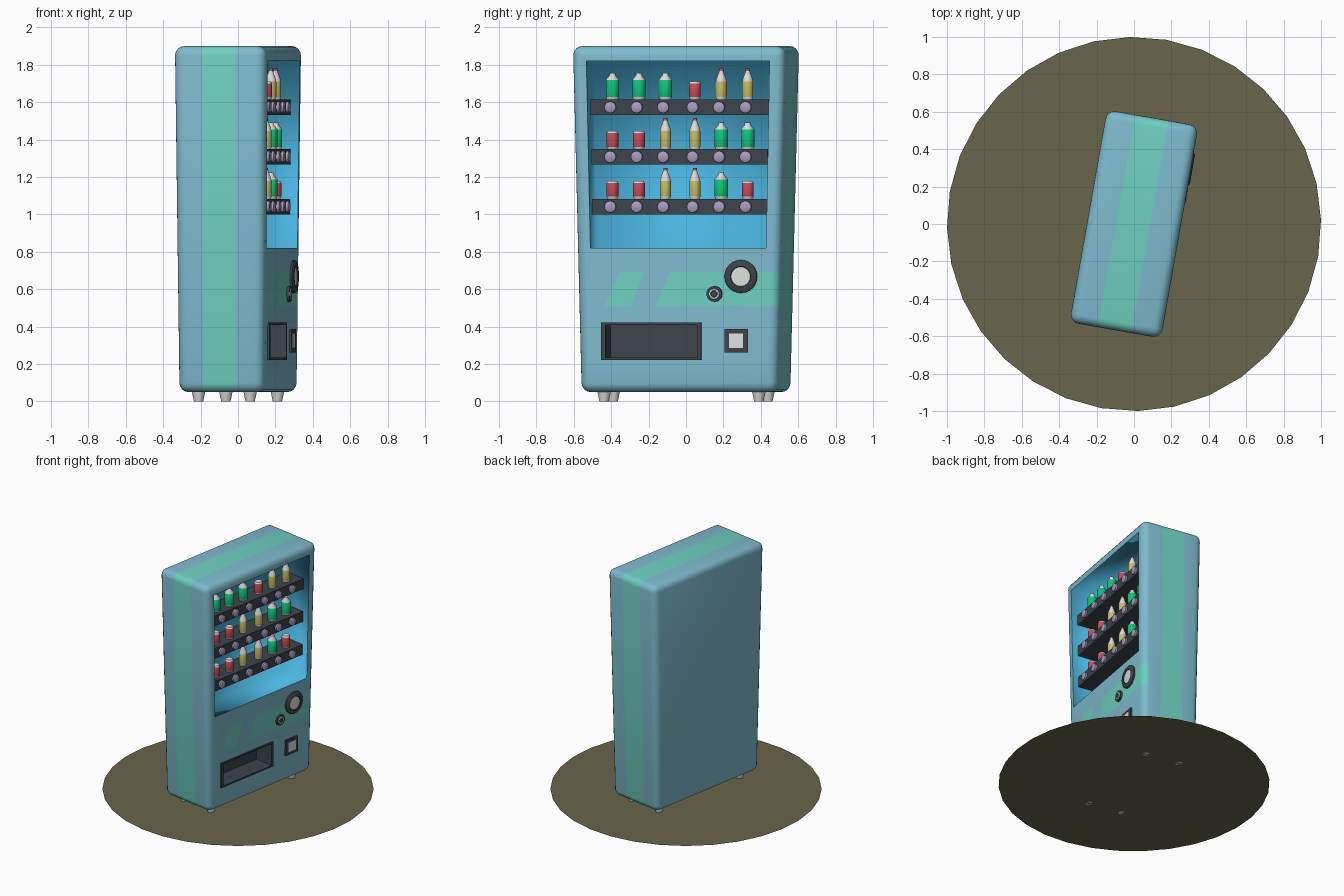
import bpy, bmesh, math
from mathutils import Vector

if "Cube" in bpy.data.objects:
    bpy.data.objects.remove(bpy.data.objects["Cube"])

TURN = math.radians(-10)      # whole machine is turned; local +x is its front

COLORS = {
    "cabinet_blue": (0.21, 0.50, 0.62), "stripe_teal": (0.16, 0.63, 0.54),
    "interior_blue": (0.07, 0.46, 0.74), "dark_grey": (0.045, 0.058, 0.068),
    "lilac": (0.40, 0.33, 0.52), "red": (0.58, 0.07, 0.10),
    "green": (0.005, 0.55, 0.20), "yellow": (0.58, 0.51, 0.14),
    "off_white": (0.73, 0.73, 0.72), "olive": (0.14, 0.13, 0.07)}
MATS = {}
for n, c in COLORS.items():
    MATS[n] = bpy.data.materials.new(n)
    MATS[n].diffuse_color = (*c, 1)


def place(name, mesh, loc=(0, 0, 0)):
    ob = bpy.data.objects.new(name, mesh)
    bpy.context.collection.objects.link(ob)
    ob.rotation_euler.z = TURN
    v = Vector(loc)
    c, s = math.cos(TURN), math.sin(TURN)
    ob.location = (c * v.x - s * v.y, s * v.x + c * v.y, v.z)
    return ob


def to_mesh(bm, name, mats, angle=None):
    me = bpy.data.meshes.new(name)
    bm.to_mesh(me)
    bm.free()
    for m in mats:
        me.materials.append(MATS[m])
    if angle:
        me.polygons.foreach_set("use_smooth", [True] * len(me.polygons))
        me.set_sharp_from_angle(angle=math.radians(angle))
    return me


def box(name, x, y, z, mat):
    bm = bmesh.new()
    bmesh.ops.create_cube(bm, size=1)
    for v in bm.verts:
        for i, (lo, hi) in enumerate((x, y, z)):
            v.co[i] = lo if v.co[i] < 0 else hi
    return place(name, to_mesh(bm, name, [mat]))


def lathe(name, profile, mats, sides=16, axis="z"):
    """Closed turned shape; profile of (radius, height, material of the band above)."""
    bm = bmesh.new()
    rings = []
    for r, h, _ in profile:
        ring = []
        for i in range(sides):
            a = 2 * math.pi * i / sides
            p = (r * math.cos(a), r * math.sin(a), h)
            ring.append(bm.verts.new(p if axis == "z" else (p[2], p[0], p[1])))
        rings.append(ring)
    for k in range(len(rings) - 1):
        for i in range(sides):
            j = (i + 1) % sides
            f = bm.faces.new((rings[k][i], rings[k][j], rings[k + 1][j], rings[k + 1][i]))
            f.material_index = profile[k][2]
    bm.faces.new(rings[0][::-1]).material_index = profile[0][2]
    bm.faces.new(rings[-1]).material_index = profile[-1][2]
    return to_mesh(bm, name, mats, 40)


def front_x(z):
    return 0.232 + 0.0092 * (z - 0.05)


# Cabinet: tapered rounded box
bm = bmesh.new()
bmesh.ops.create_cube(bm, size=2)
for v in bm.verts:
    top = v.co.z > 0
    v.co = (v.co.x * (0.249 if top else 0.232), v.co.y * (0.578 if top else 0.534),
            1.9 if top else 0.05)
bmesh.ops.bevel(bm, geom=bm.edges[:], offset=0.05, segments=4, profile=0.5, affect='EDGES')


def cut(co, no, test):
    bm.normal_update()
    faces = [f for f in bm.faces if test(f, f.calc_center_median())]
    geom = set(faces)
    for f in faces:
        geom.update(f.edges)
        geom.update(f.verts)
    bmesh.ops.bisect_plane(bm, geom=list(geom), dist=1e-5, plane_co=co, plane_no=Vector(no).normalized())


def front(f):
    return f.normal.x > 0.998


def front_between(z0, z1):
    return lambda f, c: front(f) and z0 < c.z < z1


WIN_Z, BIN_Z, BAND_Z = (0.82, 1.82), (0.235, 0.41), (0.51, 0.695)
WIN_Y, BIN_Y = (0.477, 0.497), (-0.395, 0.105)
SLANT, BAND_LINES = 0.08, (-0.40, -0.262, -0.125)

for z in WIN_Z + BIN_Z:
    cut((0, 0, z), (0, 0, 1), lambda f, c: front(f))
for z in BAND_Z:
    cut((0, 0, z), (0, 0, 1), lambda f, c: front(f) or (c.x > 0.05 and c.y > 0.4))
for s in (-1, 1):
    cut((0, s * WIN_Y[0], WIN_Z[0]), (0, 1, -s * (WIN_Y[1] - WIN_Y[0])), front_between(*WIN_Z))
for y in BIN_Y:
    cut((0, y, 0), (0, 1, 0), front_between(*BIN_Z))
for y in BAND_LINES:
    cut((0, y, BAND_Z[0]), (0, BAND_Z[1] - BAND_Z[0], -SLANT), front_between(*BAND_Z))
for x in (-0.095, 0.085):
    cut((x, 0, 0), (1, 0, 0), lambda f, c: True)

# Stripe colours and the two openings
bm.normal_update()
holes = []
for f in bm.faces:
    c = f.calc_center_bounds()
    in_band = BAND_Z[0] < c.z < BAND_Z[1]
    if -0.095 < c.x < 0.085:
        f.material_index = 1
    elif in_band and front(f):
        s = f.calc_center_median().y - SLANT / 2
        f.material_index = int(BAND_LINES[0] < s < BAND_LINES[1] or s > BAND_LINES[2])
    elif in_band and c.x > 0 and c.y > 0.4:
        f.material_index = 1
    if front(f) and ((WIN_Z[0] < c.z < WIN_Z[1] and abs(c.y) < 0.45) or
                     (BIN_Z[0] < c.z < BIN_Z[1] and BIN_Y[0] < c.y < BIN_Y[1])):
        holes.append(f)
bmesh.ops.delete(bm, geom=holes, context='FACES')
place("cabinet", to_mesh(bm, "cabinet", ["cabinet_blue", "stripe_teal"], 35))


# Recess linings
def recess(name, corners, back, mat, angle):
    b = bmesh.new()
    a = [b.verts.new((front_x(z), y, z)) for y, z in corners]
    d = [b.verts.new((back, y, z)) for y, z in corners]
    b.faces.new(d)
    for i in range(4):
        j = (i + 1) % 4
        b.faces.new((a[i], a[j], d[j], d[i]))
    place(name, to_mesh(b, name, [mat], angle))


(z0, z1), (w0, w1) = WIN_Z, WIN_Y
recess("display_interior", [(-w0, z0), (w0, z0), (w1, z1), (-w1, z1)], 0.03, "interior_blue", 100)
(y0, y1), (b0, b1) = BIN_Y, BIN_Z
recess("pickup_bin", [(y0, b0), (y1, b0), (y1, b1), (y0, b1)], 0.09, "dark_grey", 30)

# Pickup bin frame
FX = (0.225, 0.245)
box("bin_frame_left", FX, (-0.418, y0), (0.222, 0.422), "dark_grey")
box("bin_frame_right", FX, (y1, 0.125), (0.222, 0.422), "dark_grey")
box("bin_frame_bottom", FX, (y0, y1), (0.222, b0), "dark_grey")
box("bin_frame_top", FX, (y0, y1), (b1, 0.422), "dark_grey")

# Coin return
box("coin_return_frame", (0.225, 0.247), (0.253, 0.379), (0.263, 0.388), "dark_grey")
box("coin_return_plate", (0.24, 0.25), (0.278, 0.354), (0.287, 0.364), "off_white")

# Dial and lock on the front panel
dial = lathe("dial", [(0.088, 0, 0), (0.088, 0.014, 0), (0.078, 0.022, 0), (0.055, 0.022, 0),
                      (0.052, 0.017, 1), (0.01, 0.017, 1)], ["dark_grey", "off_white"], 24, "x")
place("dial", dial, (0.235, 0.341, 0.668))
lock = lathe("lock", [(0.042, 0, 0), (0.042, 0.016, 0), (0.029, 0.016, 1), (0.027, 0.02, 1),
                      (0.019, 0.02, 0), (0.017, 0.016, 0)], ["dark_grey", "off_white"], 20, "x")
place("lock", lock, (0.235, 0.197, 0.575))

# Drinks
can = lathe("soda_can", [(0.026, 0, 1), (0.032, 0.012, 0), (0.032, 0.085, 1),
                         (0.026, 0.097, 1)], ["red", "off_white"])
jar = lathe("cone_top_can", [(0.031, 0, 1), (0.036, 0.012, 0), (0.036, 0.105, 1),
                             (0.016, 0.13, 1), (0.016, 0.142, 1)], ["green", "off_white"])
bottle = lathe("bottle", [(0.026, 0, 1), (0.030, 0.012, 0), (0.030, 0.095, 1), (0.025, 0.115, 1),
                          (0.011, 0.152, 2), (0.011, 0.165, 2)], ["yellow", "off_white", "red"])
knob = lathe("knob", [(0.031, 0, 0), (0.031, 0.014, 0), (0.026, 0.018, 0)], ["lilac"], 16, "x")
KINDS = {"R": can, "G": jar, "Y": bottle}

# Shelves with knobs and drinks
COLUMNS = [g + k * 0.1435 for g in (-0.231, 0.216) for k in (-1, 0, 1)]
for row, (z, half, items) in enumerate([(1.615, 0.484, "GGGRYY"), (1.35, 0.479, "RRYYGG"),
                                        (1.083, 0.474, "RRYYGR")]):
    box(f"shelf_{row}", (0.03, 0.2), (-half, half), (z - 0.082, z), "dark_grey")
    for i, (y, kind) in enumerate(zip(COLUMNS, items)):
        place(f"knob_{row}_{i}", knob, (0.2, y, z - 0.042))
        place(f"drink_{row}_{i}", KINDS[kind], (0.14, y, z))

# Feet
foot = lathe("foot", [(0.025, 0, 0), (0.037, 0.055, 0)], ["off_white"])
for sx in (-1, 1):
    for sy in (-1, 1):
        place(f"foot_{sx}_{sy}", foot, (sx * 0.14, sy * 0.42, 0))

# Flat round base
bm = bmesh.new()
bmesh.ops.create_circle(bm, cap_ends=True, radius=1, segments=32)
place("base_disc", to_mesh(bm, "base_disc", ["olive"]))

for m in bpy.data.materials:
    if m.users and not m.is_grease_pencil:
        m.use_nodes = True
        m.node_tree.nodes["Principled BSDF"].inputs["Base Color"].default_value = m.diffuse_color
